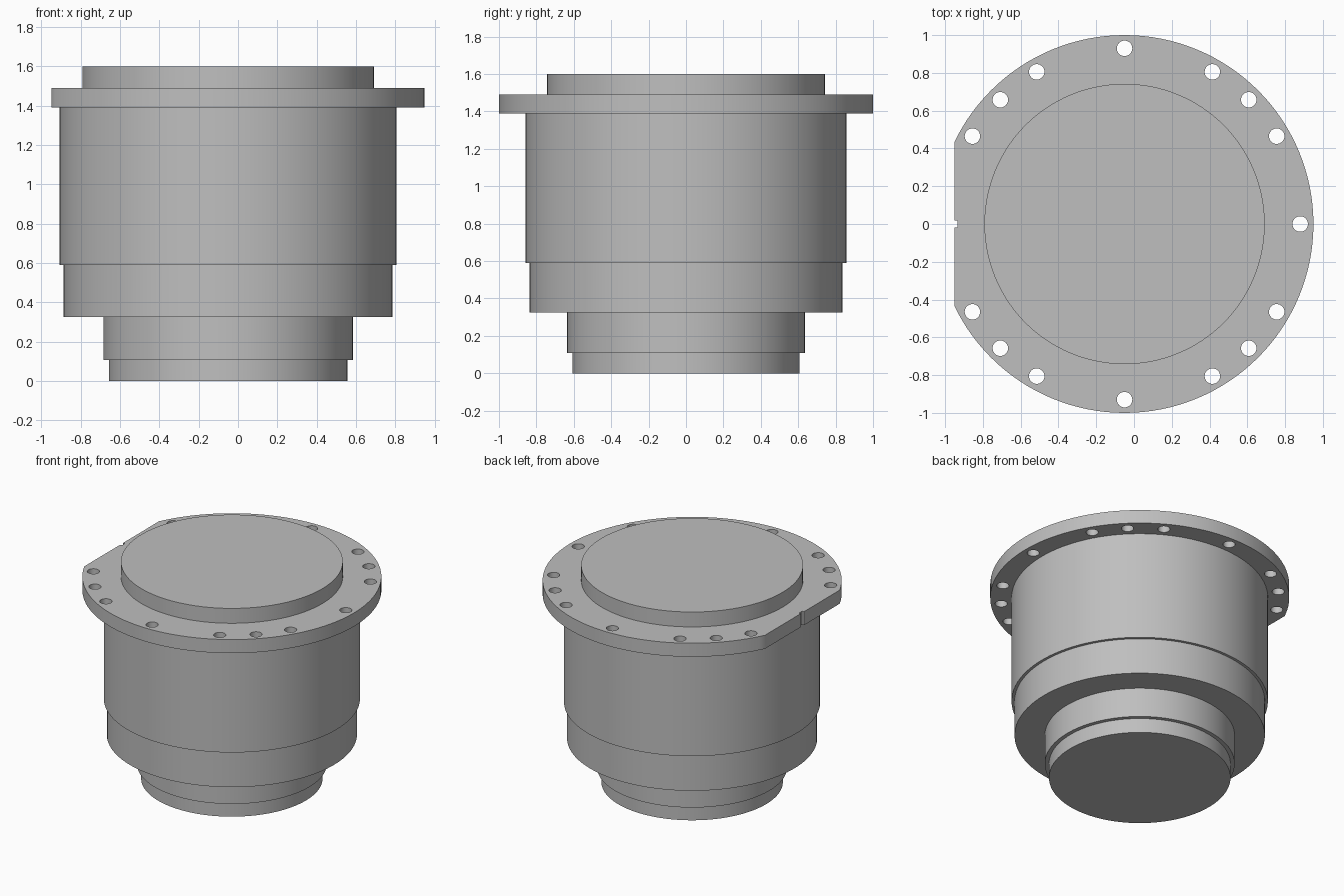
import bpy, bmesh
from math import radians, cos, sin
from mathutils import Matrix, Vector

cube = bpy.data.objects.get("Cube")
if cube:
    bpy.data.objects.remove(cube, do_unlink=True)

AXIS_X = -0.05
SEGMENTS = 128

grey = bpy.data.materials.new("plain grey")
grey.use_nodes = True
grey.diffuse_color = (0.52, 0.52, 0.52, 1)
grey.node_tree.nodes["Principled BSDF"].inputs["Base Color"].default_value = grey.diffuse_color


def make_object(name, bm):
    bmesh.ops.recalc_face_normals(bm, faces=bm.faces)
    mesh = bpy.data.meshes.new(name)
    bm.to_mesh(mesh)
    bm.free()
    mesh.materials.append(grey)
    obj = bpy.data.objects.new(name, mesh)
    bpy.context.collection.objects.link(obj)
    return obj


def add_cylinder(bm, x, y, radius, low, high, segments):
    bmesh.ops.create_cone(bm, cap_ends=True, segments=segments, radius1=radius,
                          radius2=radius, depth=high - low,
                          matrix=Matrix.Translation((x, y, (low + high) / 2)))


def add_box(bm, centre, size):
    bmesh.ops.create_cube(bm, size=1, matrix=Matrix.Translation(centre)
                          @ Matrix.Diagonal(Vector(size)).to_4x4())


def lathe(name, profile):
    """Closed solid of revolution from (radius, height) points, bottom to top."""
    bm = bmesh.new()
    rings = []
    for radius, z in profile:
        ring = bmesh.ops.create_circle(bm, segments=SEGMENTS, radius=radius,
                                       matrix=Matrix.Translation((AXIS_X, 0, z)))
        rings.append(ring["verts"])
    for a, b in zip(rings, rings[1:]):
        for i in range(SEGMENTS):
            j = (i + 1) % SEGMENTS
            bm.faces.new((a[i], a[j], b[j], b[i]))
    bm.faces.new(rings[0])
    bm.faces.new(rings[-1])
    return make_object(name, bm)


# Stepped housing, its top seated just inside the flange
housing = lathe("stepped_housing", [
    (0.607, 0), (0.607, 0.107), (0.635, 0.107), (0.635, 0.325),
    (0.837, 0.325), (0.837, 0.59), (0.857, 0.59), (0.857, 1.4)])

# Raised cover on top
cover = lathe("top_cover", [(0.742, 1.48), (0.742, 1.6)])

# Mounting flange
flange = lathe("mounting_flange", [(1.0, 1.39), (1.0, 1.49)])

# Cutter: bolt holes, flat side and locating notch
bm = bmesh.new()
for angle in (0, 30, 45, 60, 90, 120, 135, 150, 210, 225, 240, 270, 300, 315, 330):
    a = radians(angle)
    add_cylinder(bm, AXIS_X + 0.93 * cos(a), 0.93 * sin(a), 0.041, 1.3, 1.6, 32)
holes = make_object("bolt_hole_cutter", bm)
bm = bmesh.new()
add_box(bm, (-1.2, 0, 1.44), (0.5, 2, 0.4))
flat = make_object("flat_side_cutter", bm)
bm = bmesh.new()
add_box(bm, (-0.985, 0, 1.44), (0.1, 0.036, 0.3))
notch = make_object("notch_cutter", bm)

for cutter in (holes, flat, notch):
    cutter.hide_render = True
    mod = flange.modifiers.new(cutter.name, 'BOOLEAN')
    mod.operation = 'DIFFERENCE'
    mod.solver = 'EXACT'
    mod.object = cutter

# Bake the cuts and remove the cutters
bpy.context.view_layer.update()
evaluated = flange.evaluated_get(bpy.context.evaluated_depsgraph_get())
cut_mesh = bpy.data.meshes.new_from_object(evaluated)
flange.modifiers.clear()
flange.data = cut_mesh
for cutter in (holes, flat, notch):
    bpy.data.objects.remove(cutter, do_unlink=True)

# Smooth round walls with crisp rims
bpy.ops.object.select_all(action='DESELECT')
for obj in (housing, cover, flange):
    obj.select_set(True)
bpy.context.view_layer.objects.active = housing
bpy.ops.object.shade_smooth_by_angle(angle=radians(30))
